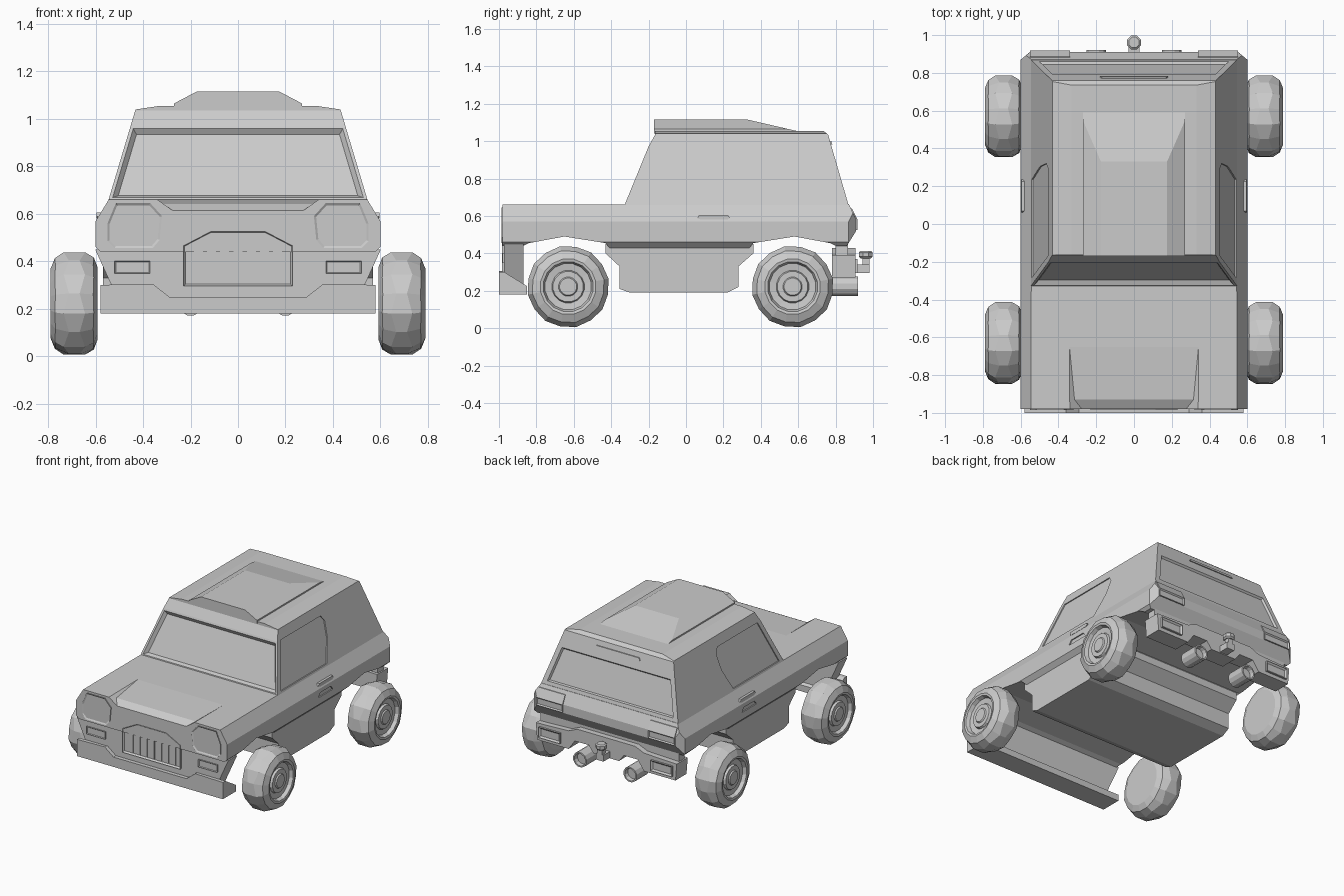
import bpy, bmesh, math
from mathutils import Vector

if "Cube" in bpy.data.objects:
    bpy.data.objects.remove(bpy.data.objects["Cube"])

grey = bpy.data.materials.new("plain grey")
grey.diffuse_color = (0.6, 0.6, 0.6, 1)
grey.use_nodes = True
grey.node_tree.nodes["Principled BSDF"].inputs["Base Color"].default_value = grey.diffuse_color


def finish(name, bm):
    bmesh.ops.recalc_face_normals(bm, faces=bm.faces[:])
    me = bpy.data.meshes.new(name)
    bm.to_mesh(me)
    bm.free()
    me.materials.append(grey)
    ob = bpy.data.objects.new(name, me)
    bpy.context.collection.objects.link(ob)
    return ob


def prism(name, axis, pts, a, b, clips=(), insets=(), shift=None):
    """Extrude a profile along x (pts are y,z) or y (pts are x,z), clip it by
    planes (point, normal), then inset the faces looking in given directions."""
    bm = bmesh.new()
    put = (lambda p, t: (t, p[0], p[1])) if axis == 'x' else (lambda p, t: (p[0], t, p[1]))
    ra = [bm.verts.new(put(p, a)) for p in pts]
    rb = [bm.verts.new(put(p, b)) for p in pts]
    n = len(pts)
    bm.faces.new(ra)
    bm.faces.new(rb[::-1])
    for i in range(n):
        bm.faces.new((ra[i], rb[i], rb[(i + 1) % n], ra[(i + 1) % n]))
    for co, no in clips:
        bmesh.ops.bisect_plane(bm, geom=bm.verts[:] + bm.edges[:] + bm.faces[:],
                               plane_co=co, plane_no=no, clear_outer=True, dist=1e-5)
        bmesh.ops.holes_fill(bm, edges=[e for e in bm.edges if e.is_boundary], sides=0)
    bmesh.ops.recalc_face_normals(bm, faces=bm.faces[:])
    for d, thick, depth in insets:
        bm.normal_update()
        d = Vector(d).normalized()
        best = max(f.normal.dot(d) for f in bm.faces)
        f = max((f for f in bm.faces if f.normal.dot(d) > best - 0.003), key=lambda f: f.calc_area())
        bmesh.ops.inset_region(bm, faces=[f], thickness=thick, depth=depth, use_even_offset=True)
    if shift:
        for v in bm.verts:
            v.co += Vector(shift(v.co))
    return finish(name, bm)


def carve(target, cutter):
    cutter.hide_render = cutter.hide_viewport = True
    m = target.modifiers.new("carve", 'BOOLEAN')
    m.operation = 'DIFFERENCE'
    m.object = cutter


def box(name, x0, x1, y0, y1, z0, z1, insets=()):
    return prism(name, 'x', [(y0, z0), (y1, z0), (y1, z1), (y0, z1)], x0, x1, insets=insets)


def lathe(name, prof, n, axis, centre, tread=False):
    """Revolve (radius, offset) points about an axis; a tread notches every other step."""
    bm = bmesh.new()
    rings = []
    mid = 0.69
    for r, t in prof:
        ring = []
        for i in range(n):
            k, u = r, t
            if tread and i % 2 and r > 0.19:
                k = r * 0.985
                u = math.copysign(mid + (abs(t) - mid) * (0.5 if r > 0.21 else 0.97), t)
            a = 2 * math.pi * (i + 0.5) / n
            c, s = k * math.cos(a), k * math.sin(a)
            co = {'x': (u, c, s), 'y': (c, u, s), 'z': (c, s, u)}[axis]
            ring.append(bm.verts.new(Vector(co) + Vector(centre)))
        rings.append(ring)
    for p, q in zip(rings, rings[1:]):
        for i in range(n):
            j = (i + 1) % n
            bm.faces.new((p[i], p[j], q[j], q[i]))
    bm.faces.new(rings[0])
    bm.faces.new(rings[-1])
    return finish(name, bm)


SIDES = (1, -1)

# Lower body: side profile with wheel arches, bevelled shoulders and rear corners
tub = [(-0.98, 0.66), (-0.98, 0.44), (-0.87, 0.44), (-0.84, 0.455), (-0.65, 0.49),
       (-0.43, 0.455), (-0.41, 0.43), (0.34, 0.43), (0.36, 0.455), (0.58, 0.49),
       (0.77, 0.455), (0.80, 0.44), (0.86, 0.44), (0.91, 0.52), (0.91, 0.58), (0.87, 0.665)]
clips = []
for s in SIDES:
    clips += [((s * 0.6, 0, 0.57), (s * 0.09, 0, 0.055)),
              ((s * 0.6, 0, 0.46), (s, 0, -1)),
              ((s * 0.6, 0.87, 0.5), (s * 0.05, 0.06, 0))]
body = prism("lower_body", 'x', tub, -0.6, 0.6, clips)

# Sloping hollow with slanted walls at the front of the hood
carve(body, prism("hood_cutter", 'x', [(-0.65, 0.661), (-0.93, 0.642), (-1.05, 0.575), (-1.05, 0.75), (-0.65, 0.75)],
                  -1, 1, shift=lambda c: (math.copysign(0.27 + 1.4 * (c.z - 0.61), c.x) - c.x, 0, 0)))

# Sill and floor
prism("sill_floor", 'x', [(-0.43, 0.45), (-0.43, 0.40), (-0.355, 0.33), (-0.355, 0.21), (-0.30, 0.19),
                          (0.22, 0.19), (0.28, 0.22), (0.28, 0.33), (0.36, 0.40), (0.36, 0.45)], -0.57, 0.57)

# Cabin with tapered sides, sunken windscreen and rear window
cab = [(-0.33, 0.655), (-0.20, 0.972), (-0.165, 1.035), (-0.165, 1.055), (0.735, 1.055), (0.76, 1.035),
       (0.783, 0.955), (0.87, 0.655)]
clips = []
for s in SIDES:
    clips += [((s * 0.547, 0, 0.655), (s * 0.385, 0, 0.115)),
              ((s * 0.43, 0, 1.04), (s * 0.015, 0, 0.1))]
front, back = (0, -0.317, 0.13), (0, 0.30, 0.087)
cabin = prism("cabin", 'x', cab, -0.6, 0.6, clips,
              [(front, 0.014, 0), (front, 0.018, -0.022), (back, 0.035, 0), (back, 0.008, -0.014)])

# Roof scoop
prism("roof_scoop", 'y', [(-0.27, 1.04), (-0.27, 1.065), (-0.175, 1.115), (0.175, 1.115), (0.27, 1.065), (0.27, 1.04)],
      -0.17, 0.62, [((0, 0.33, 1.115), (0, 0.06, 0.26))])

# Brake light bar above the rear window
prism("high_brake_light", 'y', [(-0.18, 0.983), (0.18, 0.983), (0.17, 1.0), (-0.17, 1.0)], -0.02, 0.006,
      shift=lambda c: (0, 0.87 - (c.z - 0.66) * 0.29, 0))

# Nose panel, grille and fanned bars
prism("nose_panel", 'x', [(-0.972, 0.45), (-0.972, 0.22), (-0.87, 0.22), (-0.87, 0.45)], -0.6, 0.6,
      [((s * 0.6, 0, 0.445), (s * 0.11, 0, -0.05)) for s in SIDES])
prism("grille_frame", 'y', [(-0.23, 0.295), (0.23, 0.295), (0.23, 0.465), (0.115, 0.525), (-0.115, 0.525),
                            (-0.23, 0.465)], -0.94, -0.985, insets=[((0, -1, 0), 0.014, -0.02)])
for i in range(-3, 4):
    x, t, z = i * 0.056, i * 0.036, 0.455 - abs(i) * 0.006
    prism("grille_bar", 'y', [(x - 0.019, 0.308), (x + 0.019, 0.308), (x + 0.019, z), (t + 0.01, 0.513),
                              (t - 0.01, 0.513), (x - 0.019, z)], -0.95, -0.978)

# Front bumper, stepped down in the middle
prism("front_bumper", 'y', [(-0.58, 0.18), (0.58, 0.18), (0.58, 0.30), (0.36, 0.305), (0.29, 0.25),
                            (-0.29, 0.25), (-0.36, 0.305), (-0.58, 0.30)], -1.0, -0.85,
      [((0, -0.98, 0.305), (0, 0.08, 0.13))])

# Rear panel and wavy rear bumper
box("rear_panel", -0.55, 0.55, 0.80, 0.865, 0.37, 0.46)
half = [(0.10, 0.29), (0.14, 0.34), (0.25, 0.34), (0.30, 0.27), (0.55, 0.27), (0.56, 0.39), (0.30, 0.40), (0.23, 0.43)]
prism("rear_bumper", 'y', half + [(-x, z) for x, z in half[::-1]], 0.78, 0.905)

for s in SIDES:
    side = "left" if s > 0 else "right"

    def mir(pts):
        return [(s * x, z) for x, z in pts]

    # Headlights and indicators
    prism(side + "_headlight", 'y', mir([(0.36, 0.455), (0.52, 0.455), (0.55, 0.485), (0.55, 0.56), (0.515, 0.645),
                                         (0.37, 0.645), (0.32, 0.59), (0.33, 0.49)]),
          -0.96, -0.986, insets=[((0, -1, 0), 0.012, -0.008)])
    box(side + "_indicator", s * 0.37, s * 0.52, -0.98, -0.95, 0.348, 0.402, [((0, -1, 0), 0.005, -0.005)])

    # Tail lights and bumper lamps
    prism(side + "_tail_light", 'x', [(0.84, 0.645), (0.887, 0.64), (0.918, 0.58), (0.918, 0.525), (0.84, 0.525)],
          s * 0.34, s * 0.55, insets=[((0, 1, 0), 0.01, -0.01)])
    box(side + "_bumper_lamp", s * 0.36, s * 0.53, 0.88, 0.918, 0.295, 0.37, [((0, 1, 0), 0.012, -0.01)])

    # Side windows sunk into the sloping cabin side
    carve(cabin, prism(side + "_window_cutter", 'x', [(-0.285, 0.672), (-0.165, 0.97), (0.29, 0.97), (0.32, 0.93),
                                                      (0.305, 0.82), (0.235, 0.672)], -s * 0.008, s * 0.03,
                       shift=lambda c: (s * (0.547 - (c.z - 0.655) * 0.2987), 0, 0)))

    # Door handle and the recess below it
    prism(side + "_door_handle", 'x', [(0.06, 0.588), (0.08, 0.58), (0.22, 0.58), (0.235, 0.59), (0.225, 0.605),
                                       (0.07, 0.605)], s * 0.56, s * 0.596)
    carve(body, prism(side + "_handle_cutter", 'x', [(0.055, 0.51), (0.22, 0.51), (0.2, 0.54), (0.08, 0.54)],
                      s * 0.592, s * 0.65))

    # Exhaust pipe with an open end
    lathe(side + "_exhaust", [(0.054, 0.78), (0.054, 0.92), (0.044, 0.92), (0.04, 0.89)], 12, 'y', (s * 0.2, 0, 0.224))

    # Wheels
    tyre = [(0.155, 0.592), (0.198, 0.608), (0.22, 0.645), (0.22, 0.735), (0.195, 0.772), (0.15, 0.79),
            (0.135, 0.787), (0.125, 0.762), (0.088, 0.757), (0.082, 0.772), (0.052, 0.772), (0.046, 0.78)]
    for end, y in (("front", -0.63), ("rear", 0.57)):
        lathe(side + "_" + end + "_wheel", [(r, s * x) for r, x in tyre], 16, 'x', (0, y, 0.222), True)

# Tow hitch
box("tow_bar", -0.03, 0.03, 0.80, 0.98, 0.295, 0.34)
box("tow_post", -0.02, 0.02, 0.945, 0.98, 0.32, 0.385)
lathe("tow_ball", [(0.028, 0.372), (0.039, 0.382), (0.039, 0.405), (0.03, 0.413)], 8, 'z', (0, 0.961, 0))
